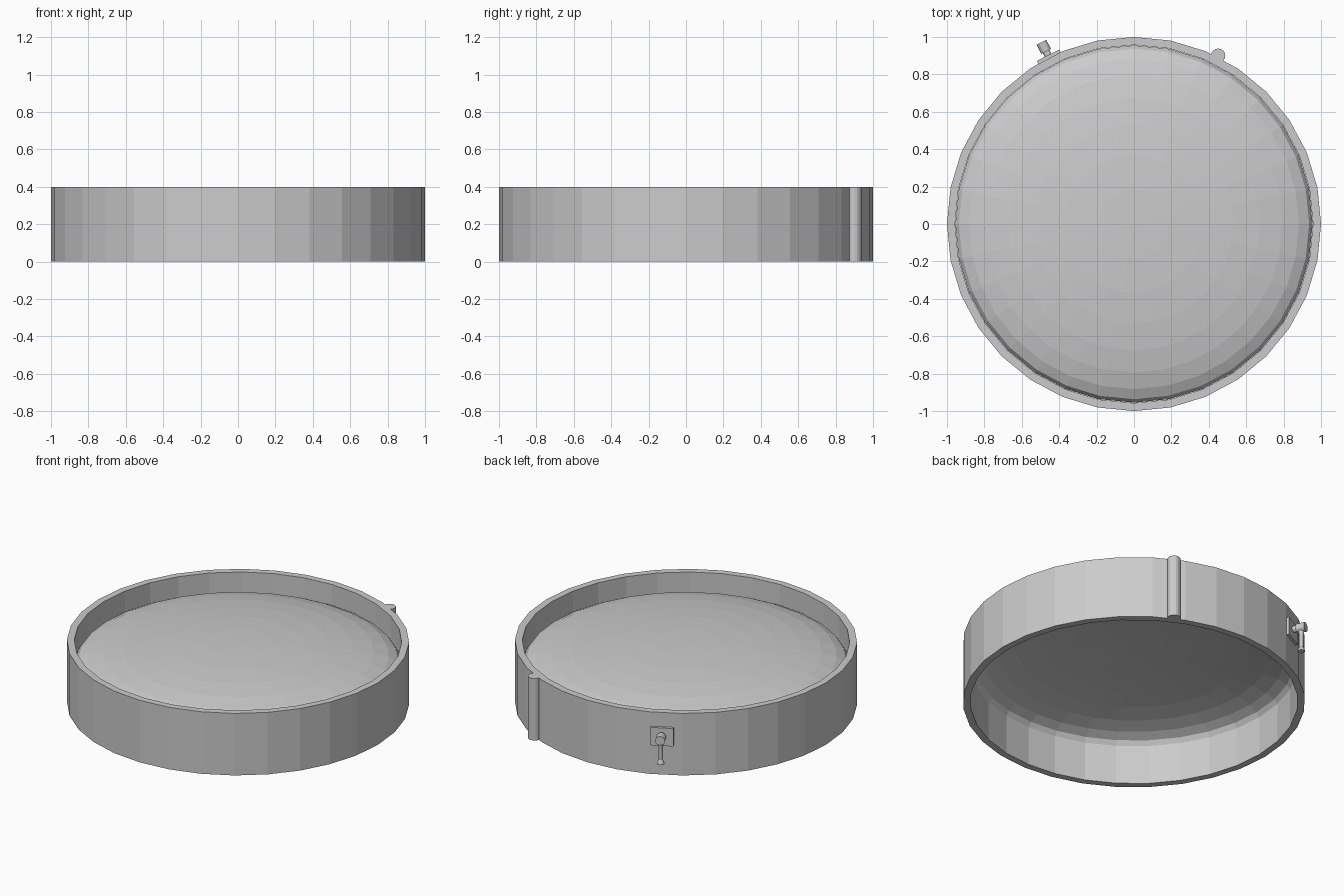
import bpy, math
from mathutils import Matrix, Vector

if "Cube" in bpy.data.objects:
    bpy.data.objects.remove(bpy.data.objects["Cube"])

SIDES = 32


def lathe(name, profile, sides, closed=False, matrix=Matrix()):
    """Spin (radius, height) points around z; radius 0 becomes a pole."""
    verts, rings, faces = [], [], []
    for r, z in profile:
        start = len(verts)
        if r == 0:
            verts.append((0, 0, z))
            rings.append([start] * sides)
        else:
            for i in range(sides):
                a = 2 * math.pi * i / sides
                verts.append((r * math.cos(a), r * math.sin(a), z))
            rings.append(list(range(start, start + sides)))
    pairs = list(zip(rings, rings[1:]))
    if closed:
        pairs.append((rings[-1], rings[0]))
    for low, high in pairs:
        for i in range(sides):
            j = (i + 1) % sides
            loop = list(dict.fromkeys((low[i], low[j], high[j], high[i])))
            faces.append(loop)
    mesh = bpy.data.meshes.new(name)
    mesh.from_pydata([matrix @ Vector(v) for v in verts], [], faces)
    obj = bpy.data.objects.new(name, mesh)
    bpy.context.collection.objects.link(obj)
    return obj


def box(name, size, matrix):
    bpy.ops.mesh.primitive_cube_add(size=1)
    obj = bpy.context.object
    obj.name = obj.data.name = name
    obj.data.transform(matrix @ Matrix.Diagonal((*size, 1)))
    return obj


# Round outer wall with flat rims
lathe("outer_wall", [(1, 0), (1, 0.4), (0.957, 0.4), (0.957, 0)], SIDES, closed=True)

# Shallow domed floor, open underneath
dome = []
for k in range(8):
    lat = math.radians(11.25 * k)
    dome.append((0.955 * math.cos(lat), 0.25 + 0.146 * math.sin(lat)))
dome.append((0, 0.396))
lathe("domed_floor", dome, SIDES)

# Upright pipe on the back of the wall
pipe = [(0, 0), (0.038, 0), (0.038, 0.4), (0, 0.4)]
lathe("upright_pipe", pipe, 16, matrix=Matrix.Translation((0.45, 0.9, 0)))

# Tap: local x points outwards from the wall
tap = Matrix.Rotation(math.radians(117), 4, 'Z')
box("tap_plate", (0.025, 0.135, 0.115), tap @ Matrix.Translation((1.0, 0, 0.25)))

outward = Matrix.Rotation(math.radians(90), 4, 'Y')
body = [(0, 0), (0.02, 0), (0.02, 0.035), (0.029, 0.035), (0.029, 0.09), (0, 0.09)]
lathe("tap_body", body, 12, matrix=tap @ Matrix.Translation((1.0, 0, 0.26)) @ outward)

# Narrow spout flaring at its mouth
spout = [(0, 0.1), (0.022, 0.1), (0.021, 0.11), (0.012, 0.13), (0.013, 0.2), (0.018, 0.25), (0, 0.25)]
lathe("tap_spout", spout, 12, matrix=tap @ Matrix.Translation((1.062, 0, 0)))
